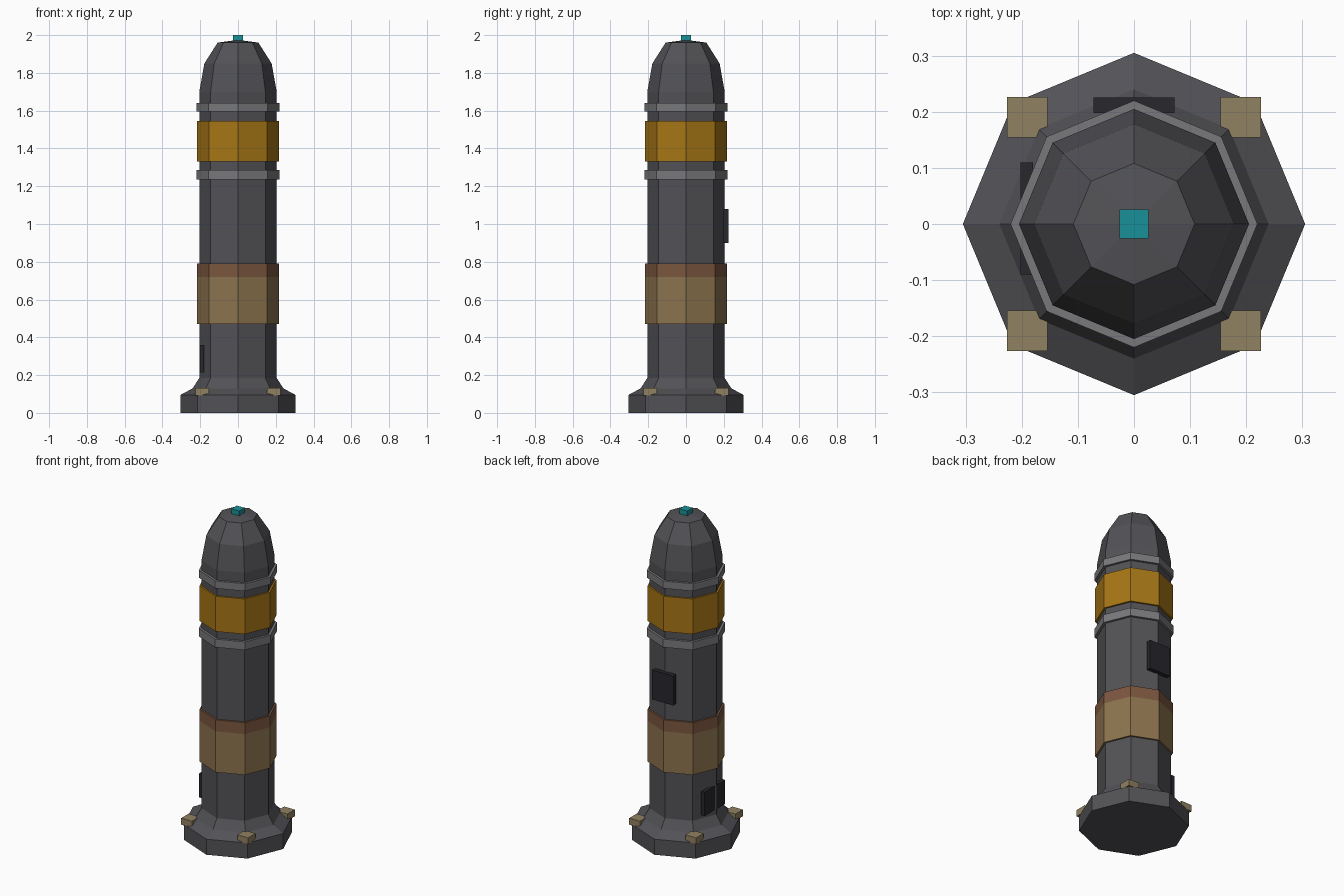
import bpy, bmesh
from math import cos, sin, tau

if "Cube" in bpy.data.objects:
    bpy.data.objects.remove(bpy.data.objects["Cube"])

SIDES = 8


def material(name, rgb):
    m = bpy.data.materials.new(name)
    m.diffuse_color = (*rgb, 1)
    m.use_nodes = True
    m.node_tree.nodes["Principled BSDF"].inputs["Base Color"].default_value = m.diffuse_color
    return m


DARK = material("dark_metal", (0.085, 0.085, 0.095))
STEEL = material("light_metal", (0.19, 0.19, 0.20))
PANEL = material("panel_black", (0.02, 0.02, 0.026))
YELLOW = material("yellow_paint", (0.38, 0.18, 0.008))
TAN = material("tan_paint", (0.26, 0.17, 0.075))
BROWN = material("brown_paint", (0.20, 0.095, 0.05))
BOLT = material("bolt_brass", (0.28, 0.22, 0.12))
CYAN = material("cyan_light", (0.01, 0.28, 0.32))


def finish(name, bm, mat):
    bmesh.ops.recalc_face_normals(bm, faces=bm.faces)
    mesh = bpy.data.meshes.new(name)
    bm.to_mesh(mesh)
    bm.free()
    mesh.materials.append(mat)
    obj = bpy.data.objects.new(name, mesh)
    bpy.context.collection.objects.link(obj)
    return obj


def lathe(name, profile, mat, apex=None):
    """Octagonal solid from (radius, z) points, with an optional pointed top."""
    bm = bmesh.new()
    rings = [[bm.verts.new((r * cos(tau * i / SIDES), r * sin(tau * i / SIDES), z))
              for i in range(SIDES)] for r, z in profile]
    for a, b in zip(rings, rings[1:]):
        for i in range(SIDES):
            j = (i + 1) % SIDES
            bm.faces.new((a[i], a[j], b[j], b[i]))
    bm.faces.new(rings[0][::-1])
    if apex is None:
        bm.faces.new(rings[-1])
    else:
        tip = bm.verts.new((0, 0, apex))
        for i in range(SIDES):
            bm.faces.new((rings[-1][i], rings[-1][(i + 1) % SIDES], tip))
    return finish(name, bm, mat)


def box(name, lo, hi, mat):
    bm = bmesh.new()
    bmesh.ops.create_cube(bm, size=1)
    for v in bm.verts:
        v.co = [(l + h) / 2 + c * (h - l) for l, h, c in zip(lo, hi, v.co)]
    return finish(name, bm, mat)


# Flared base, column and domed head
lathe("column", [(0.305, 0), (0.305, 0.095), (0.24, 0.13), (0.205, 0.185),
                 (0.205, 1.70), (0.178, 1.85), (0.108, 1.96)], DARK, apex=1.975)

# Raised bands around the column
for name, r, z0, z1, mat in (
        ("tan_band", 0.216, 0.47, 0.72, TAN),
        ("brown_band", 0.216, 0.72, 0.79, BROWN),
        ("lower_collar", 0.22, 1.235, 1.285, STEEL),
        ("yellow_band", 0.216, 1.33, 1.545, YELLOW),
        ("upper_collar", 0.22, 1.595, 1.64, STEEL)):
    lathe(name, [(r, z0), (r, z1)], mat)

# Access panels on the back and left
box("back_panel", (-0.072, 0.198, 0.90), (0.072, 0.225, 1.08), PANEL)
box("left_panel", (-0.202, -0.09, 0.215), (-0.18, 0.11, 0.36), PANEL)

# Base bolts at the four corners
for i, (x, y) in enumerate(((-1, -1), (1, -1), (1, 1), (-1, 1))):
    cx, cy, h = 0.19 * x, 0.19 * y, 0.036
    box(f"base_bolt_{i + 1}", (cx - h, cy - h, 0.093), (cx + h, cy + h, 0.133), BOLT)

# Indicator light on the tip
box("tip_light", (-0.026, -0.026, 1.965), (0.026, 0.026, 2.0), CYAN)
